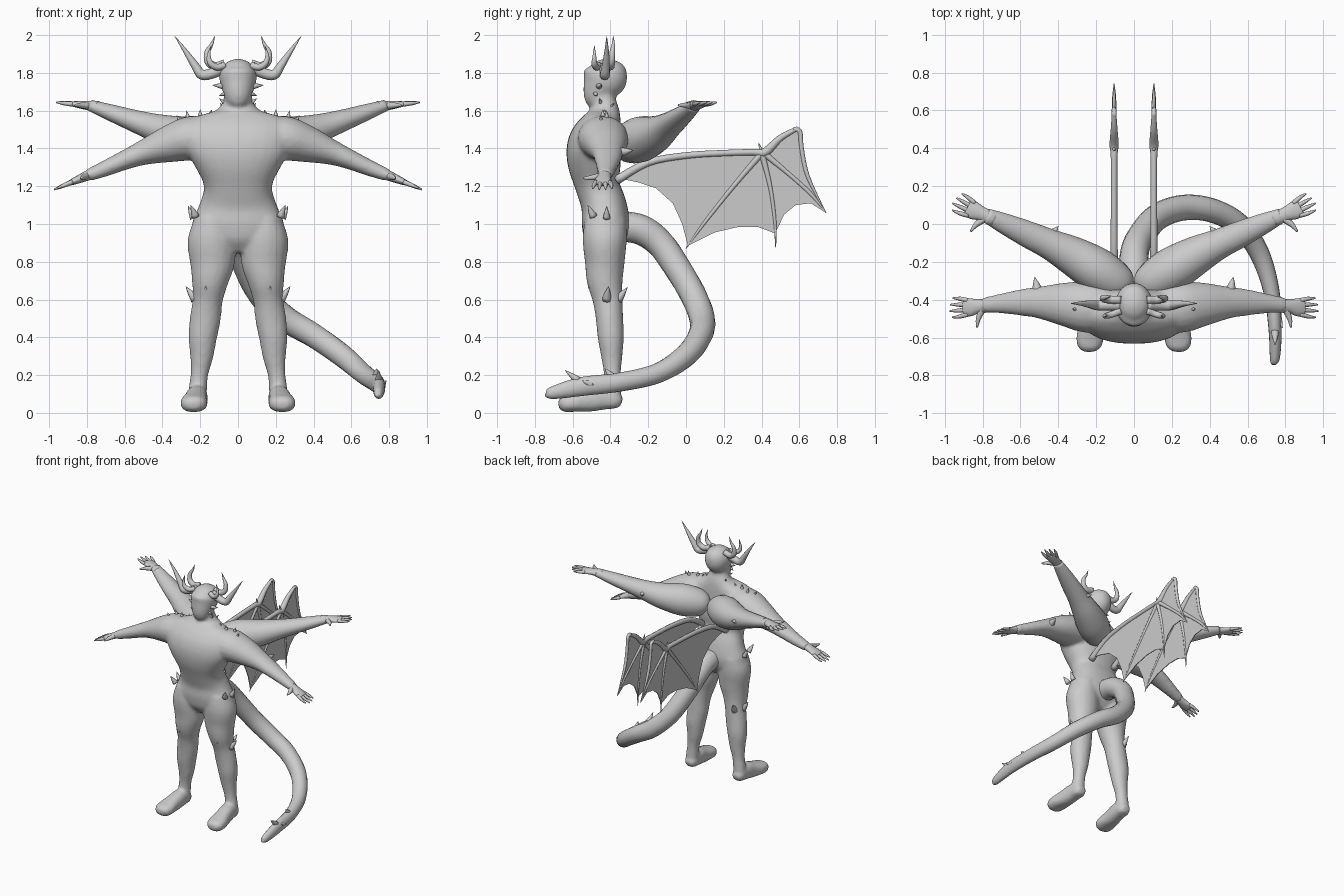
import bpy, bmesh, math
from mathutils import Vector as V


def spline(pts, n=4):
    """Catmull-Rom resample of (x, y, z, radius_a, radius_b) points."""
    out = []
    for i in range(len(pts) - 1):
        p = [pts[max(i - 1, 0)], pts[i], pts[i + 1], pts[min(i + 2, len(pts) - 1)]]
        for k in range(n):
            t = k / n
            out.append([0.5 * (2 * b + (c - a) * t + (2 * a - 5 * b + 4 * c - d) * t * t
                               + (3 * b - a - 3 * c + d) * t ** 3) for a, b, c, d in zip(*p)])
    return out + [list(pts[-1])]


def tube(bm, pts, ref=(0, 0, 1), sides=14, n=4, square=2.0):
    """Loft oval rings along a path; radius_a lies across ref, radius_b along it."""
    pts = spline([p if len(p) == 5 else (*p, p[3]) for p in pts], n)
    rings = []
    for i, p in enumerate(pts):
        t = (V(pts[min(i + 1, len(pts) - 1)][:3]) - V(pts[max(i - 1, 0)][:3])).normalized()
        u = V(ref).cross(t).normalized()
        w = t.cross(u)
        ring = []
        for k in range(sides):
            c, s = math.cos(2 * math.pi * k / sides), math.sin(2 * math.pi * k / sides)
            c = math.copysign(abs(c) ** (2 / square), c)
            s = math.copysign(abs(s) ** (2 / square), s)
            ring.append(bm.verts.new(V(p[:3]) + u * max(p[3], .001) * c + w * max(p[4], .001) * s))
        rings.append(ring)
    for r0, r1 in zip(rings, rings[1:]):
        for k in range(sides):
            j = (k + 1) % sides
            bm.faces.new((r0[k], r0[j], r1[j], r1[k]))
    bm.faces.new(rings[0][::-1])
    bm.faces.new(rings[-1])


def spike(bm, base, tip, r):
    b, t = V(base), V(tip)
    m = b.lerp(t, .5)
    ref = (0, 1, 0) if abs((t - b).normalized().z) > .7 else (0, 0, 1)
    tube(bm, [(*b, r), (*m, r * .6), (*t, .001)], ref, 8, 2)


def hand(bm, wrist, direction, thumb_side):
    w, d = V(wrist), V(direction).normalized()
    s = V(thumb_side)
    s = (s - d * s.dot(d)).normalized()
    nrm = d.cross(s)
    at = lambda f, g: w + d * f + s * g
    tube(bm, [(*at(-.04, 0), .038, .03), (*at(.03, .004), .038, .024), (*at(.08, .008), .048, .018),
              (*at(.115, .008), .042, .012)], nrm, 12)
    for k, length in zip((-1.5, -.5, .5, 1.5), (.07, .085, .09, .075)):
        tube(bm, [(*at(.09, .008 + k * .024), .013), (*at(.09 + length * .6, .008 + k * .031), .011),
                  (*at(.105 + length, .008 + k * .034), .004)], nrm, 8, 3)
    tube(bm, [(*at(.0, .01), .02), (*at(.03, .065), .015), (*at(.04, .115), .005)], nrm, 8, 3)


def finish(bm, name, mirror=True, smooth=True):
    bmesh.ops.recalc_face_normals(bm, faces=bm.faces)
    me = bpy.data.meshes.new(name)
    bm.to_mesh(me)
    bm.free()
    for p in me.polygons:
        p.use_smooth = smooth
    ob = bpy.data.objects.new(name, me)
    bpy.context.collection.objects.link(ob)
    if mirror:
        ob.modifiers.new("mirror", 'MIRROR').use_mirror_merge = False
    return ob


# Body: torso, head, legs, feet and front arms fused into one skin
bm = bmesh.new()
tube(bm, [(0, -.43, .85, .06, .06), (0, -.43, .92, .2, .11), (0, -.425, 1.0, .243, .127),
          (0, -.435, 1.1, .205, .12), (0, -.468, 1.2, .18, .117), (0, -.483, 1.3, .225, .138),
          (0, -.49, 1.4, .28, .142), (0, -.465, 1.48, .30, .13), (0, -.44, 1.55, .25, .1),
          (0, -.43, 1.6, .12, .078), (0, -.435, 1.65, .08, .065), (0, -.44, 1.72, .07, .06)],
     (0, 1, 0), 28, 4, 2.3)
tube(bm, [(0, -.475, 1.622, .03, .035), (0, -.475, 1.645, .06, .06), (0, -.465, 1.7, .08, .083),
          (0, -.435, 1.76, .098, .117), (0, -.42, 1.81, .095, .11), (0, -.42, 1.855, .062, .07),
          (0, -.42, 1.875, .015, .015)], (0, 1, 0), 20)
tube(bm, [(.14, -.425, 1.03, .09, .11), (.14, -.43, .92, .127, .118), (.136, -.43, .8, .12, .106),
          (.148, -.43, .7, .098, .096), (.16, -.415, .6, .08, .08), (.173, -.405, .5, .082, .073),
          (.187, -.398, .4, .076, .07), (.192, -.393, .3, .062, .057), (.205, -.39, .2, .047, .045),
          (.215, -.39, .1, .05, .047), (.215, -.39, .03, .045, .035)], (0, 1, 0), 18)
tube(bm, [(.215, -.34, .055, .03, .025), (.215, -.37, .065, .05, .045), (.217, -.44, .08, .057, .065),
          (.225, -.52, .065, .062, .06), (.233, -.6, .053, .073, .048), (.235, -.65, .045, .062, .042),
          (.235, -.675, .04, .03, .02)], sides=16, square=2.4)
tube(bm, [(.1, -.445, 1.46, .11, .1), (.24, -.44, 1.455, .135, .118), (.36, -.425, 1.425, .118, .1),
          (.5, -.415, 1.378, .085, .067), (.6, -.415, 1.338, .07, .052), (.7, -.42, 1.295, .053, .043),
          (.8, -.43, 1.255, .04, .032)], sides=18)
body = finish(bm, "body")
remesh = body.modifiers.new("fuse", 'REMESH')
remesh.mode = 'VOXEL'
remesh.voxel_size = .011
remesh.use_smooth_shade = True
relax = body.modifiers.new("relax", 'SMOOTH')
relax.factor, relax.iterations = .5, 10

# Hands of the front arms
bm = bmesh.new()
hand(bm, (.795, -.43, 1.257), (.18, -.005, -.075), (0, -1, 0))
finish(bm, "front_hand")

# Rear pair of arms growing from the back
bm = bmesh.new()
tube(bm, [(.04, -.345, 1.41, .03, .03), (.06, -.325, 1.42, .085, .085), (.12, -.29, 1.432, .11, .112),
          (.21, -.235, 1.45, .118, .12), (.33, -.165, 1.475, .102, .098), (.45, -.105, 1.513, .08, .073),
          (.56, -.055, 1.55, .07, .057), (.68, 0, 1.592, .055, .043), (.78, .045, 1.627, .038, .03)],
     sides=20)
hand(bm, (.775, .043, 1.625), (.17, .088, .02), (.47, -.88, 0))
finish(bm, "rear_arm")

# Tail sweeping round to the side
bm = bmesh.new()
tube(bm, [(0, -.36, .99, .08), (0, -.24, .97, .08), (.005, -.14, .9, .075), (.04, -.06, .79, .072),
          (.12, .035, .63, .07), (.25, .085, .5, .068), (.4, .075, .41, .064), (.55, 0, .305, .06),
          (.66, -.15, .21, .053), (.725, -.35, .163, .043, .05), (.745, -.55, .14, .035, .05),
          (.745, -.69, .11, .028, .036), (.74, -.735, .1, .018, .022), (.74, -.745, .1, .003, .003)],
     sides=16, n=5)
for b, t in (((.73, -.39, .19), (.735, -.43, .235)), ((.745, -.57, .17), (.745, -.64, .225)),
             ((.76, -.5, .15), (.785, -.55, .17))):
    spike(bm, b, t, .022)
finish(bm, "tail", mirror=False)

# Head horns: long outer pair, curled inner pairs
bm = bmesh.new()
tube(bm, [(.07, -.43, 1.83, .03), (.13, -.43, 1.80, .028), (.19, -.43, 1.79, .027), (.225, -.425, 1.835, .022),
          (.275, -.42, 1.91, .013), (.335, -.42, 1.995, .001)], (0, 1, 0), 10)
tube(bm, [(.07, -.4, 1.85, .022), (.12, -.4, 1.835, .022), (.158, -.395, 1.86, .02), (.162, -.39, 1.91, .015),
          (.14, -.385, 1.95, .009), (.122, -.385, 1.995, .001)], (0, 1, 0), 10)
tube(bm, [(.07, -.46, 1.84, .018), (.11, -.475, 1.83, .018), (.145, -.485, 1.85, .016),
          (.155, -.485, 1.89, .01), (.142, -.485, 1.945, .001)], (0, 1, 0), 10)
finish(bm, "horn")

# Small spikes on face, shoulders, elbows, hips and knees
bm = bmesh.new()
for b, t, r in (((.08, -.46, 1.73), (.135, -.45, 1.735), .017), ((.07, -.48, 1.69), (.1, -.47, 1.68), .012),
                ((.07, -.45, 1.64), (.1, -.46, 1.665), .012), ((.07, -.41, 1.61), (.095, -.38, 1.64), .012),
                ((.15, -.43, 1.57), (.14, -.43, 1.605), .013), ((.2, -.44, 1.56), (.2, -.44, 1.605), .016),
                ((.26, -.42, 1.55), (.275, -.42, 1.6), .016), ((.3, -.45, 1.53), (.325, -.45, 1.575), .016),
                ((.51, -.35, 1.38), (.525, -.28, 1.39), .028), ((.44, -.06, 1.51), (.4, -.012, 1.52), .028),
                ((.225, -.49, 1.04), (.25, -.52, 1.1), .022), ((.235, -.42, 1.03), (.265, -.42, 1.095), .02),
                ((.225, -.42, .6), (.277, -.41, .67), .026), ((.19, -.36, .6), (.21, -.31, .665), .026),
                ((.17, -.48, .63), (.17, -.52, .67), .02)):
    spike(bm, b, t, r)
finish(bm, "body_spike")

# Wing bones
X = .105
bone = lambda pts: tube(bm, [(X, *p) for p in pts], (1, 0, 0), 8)
bm = bmesh.new()
bone([(-.37, 1.23, .024), (-.2, 1.325, .02), (0, 1.362, .018), (.2, 1.375, .017), (.36, 1.38, .018),
      (.42, 1.38, .024), (.5, 1.455, .018), (.595, 1.508, .011)])
bone([(.57, 1.5, .013), (.602, 1.49, .013), (.612, 1.4, .012), (.645, 1.25, .011), (.74, 1.06, .002)])
bone([(.4, 1.385, .018), (.55, 1.26, .012), (.66, 1.16, .011), (.742, 1.06, .002)])
bone([(.4, 1.38, .018), (.445, 1.2, .012), (.47, 1.02, .009), (.475, .875, .002)])
bone([(.41, 1.385, .018), (.26, 1.21, .013), (.1, 1.01, .01), (0, .87, .002)])
spike(bm, (X, .4, 1.38), (X, .385, 1.43), .012)
finish(bm, "wing_bone")

# Wing membrane with scalloped trailing edge
bm = bmesh.new()
outline = [(-.35, 1.24), (-.2, 1.325), (0, 1.362), (.2, 1.375), (.4, 1.385), (.5, 1.455), (.595, 1.505),
           (.612, 1.4), (.645, 1.25), (.74, 1.06), (.66, 1.11), (.58, 1.1), (.52, 1.05), (.472, .95),
           (.38, .985), (.28, .985), (.15, .955), (.01, .885), (-.02, 1.0), (-.07, 1.11), (-.16, 1.19),
           (-.25, 1.22)]
bm.faces.new([bm.verts.new((X, y, z)) for y, z in outline])
web = finish(bm, "wing_membrane", smooth=False)
solid = web.modifiers.new("thickness", 'SOLIDIFY')
solid.thickness, solid.offset = .006, 0
